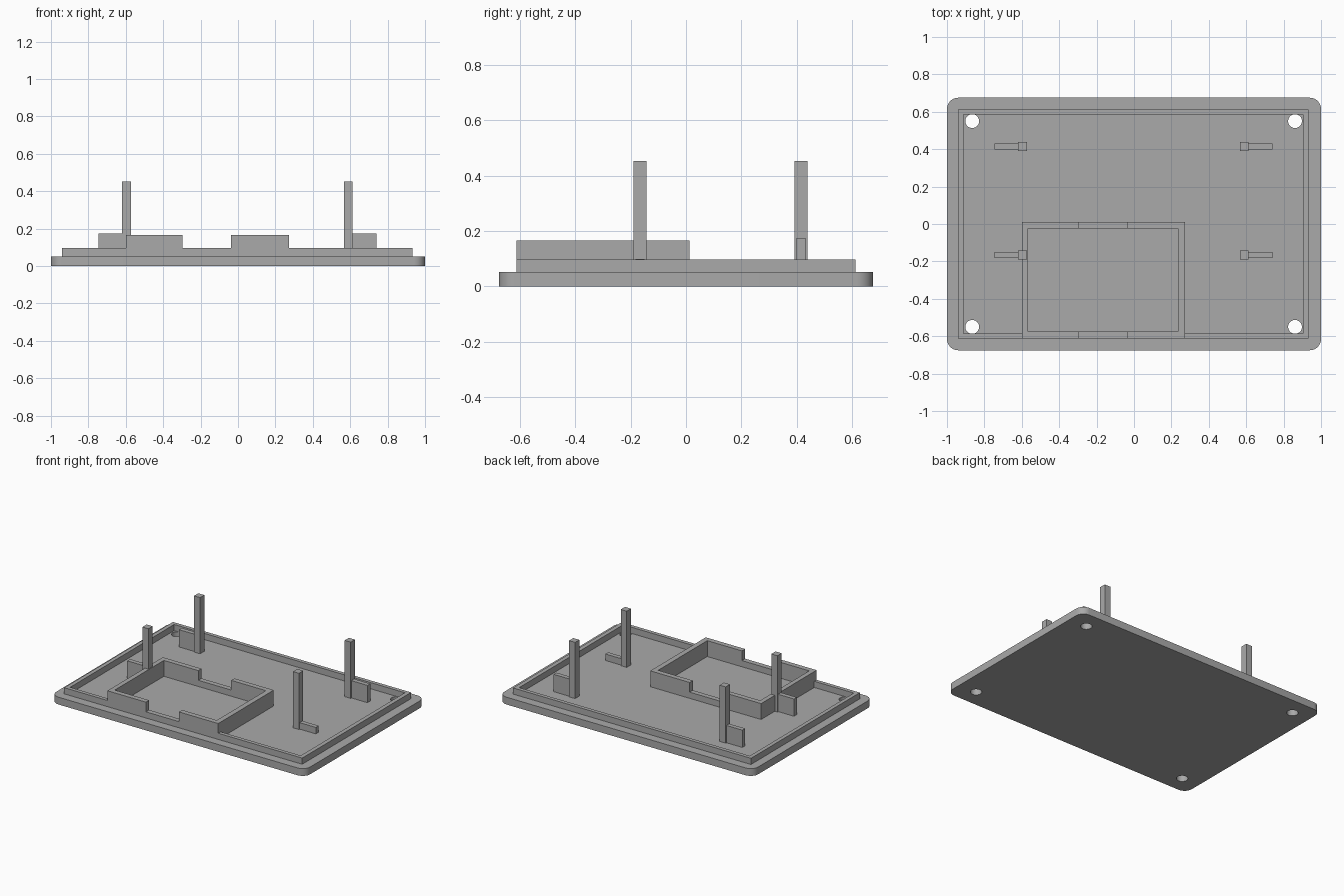
import bpy
import bmesh
from math import cos, sin, pi

default_cube = bpy.data.objects.get("Cube")
if default_cube:
    bpy.data.objects.remove(default_cube, do_unlink=True)

grey = bpy.data.materials.new("plain_grey")
grey.use_nodes = True
grey.diffuse_color = (0.4, 0.4, 0.4, 1)
grey.node_tree.nodes["Principled BSDF"].inputs["Base Color"].default_value = (0.4, 0.4, 0.4, 1)


def arc(cx, cy, radius, start, sweep, steps):
    return [(cx + radius * cos(start + sweep * i / steps),
             cy + radius * sin(start + sweep * i / steps)) for i in range(steps + 1)]


def rect(x0, x1, y0, y1):
    return [(x0, y0), (x1, y0), (x1, y1), (x0, y1)]


def extrude(name, loops, z0, z1, smooth=False):
    """Fill closed outlines (inner ones become holes) and raise them to z1."""
    bm = bmesh.new()
    edges = []
    for loop in loops:
        verts = [bm.verts.new((x, y, z0)) for x, y in loop]
        edges += [bm.edges.new((v, verts[i - 1])) for i, v in enumerate(verts)]
    bmesh.ops.triangle_fill(bm, edges=edges, use_beauty=True, normal=(0, 0, 1))
    raised = bmesh.ops.extrude_face_region(bm, geom=bm.faces[:], use_keep_orig=True)
    top = [g for g in raised["geom"] if isinstance(g, bmesh.types.BMVert)]
    bmesh.ops.translate(bm, verts=top, vec=(0, 0, z1 - z0))
    bmesh.ops.recalc_face_normals(bm, faces=bm.faces[:])
    mesh = bpy.data.meshes.new(name)
    bm.to_mesh(mesh)
    bm.free()
    mesh.materials.append(grey)
    obj = bpy.data.objects.new(name, mesh)
    bpy.context.collection.objects.link(obj)
    if smooth:
        bpy.ops.object.select_all(action="DESELECT")
        obj.select_set(True)
        bpy.context.view_layer.objects.active = obj
        bpy.ops.object.shade_smooth_by_angle()
    return obj


FLOOR, LIP_TOP, BOX_TOP = 0.052, 0.096, 0.165

# Base plate with rounded corners and four screw holes
radius = 0.06
outline = []
for i, (sx, sy) in enumerate([(1, 1), (-1, 1), (-1, -1), (1, -1)]):
    outline += arc(sx * (1 - radius), sy * (0.675 - radius), radius, i * pi / 2, pi / 2, 8)
holes = [arc(x, y, 0.037, 0, 2 * pi, 32)[:-1] for x in (-0.865, 0.861) for y in (-0.55, 0.55)]
extrude("base_plate", [outline] + holes, 0, FLOOR, smooth=True)

# Raised lip, open where the compartment meets the front
x0, x1, x2, x3 = -0.6, 0.273, -0.567, 0.236
front, inner = -0.612, -0.585
extrude("lip", [[
    (x0, front), (-0.94, front), (-0.94, -front), (0.934, -front), (0.934, front), (x1, front),
    (x1, inner), (0.904, inner), (0.904, -inner), (-0.912, -inner), (-0.912, inner), (x0, inner),
]], FLOOR, LIP_TOP)

# Compartment: a low ring with two taller ends, leaving notches between them
back, y_in0, y_in1 = 0.012, -0.576, -0.024
extrude("compartment_ring", [rect(x0, x1, front, back), rect(x2, x3, y_in0, y_in1)],
        FLOOR, LIP_TOP)
for name, outer_x, inner_x, notch in (("compartment_end_right", x0, x2, -0.296),
                                      ("compartment_end_left", x1, x3, -0.037)):
    extrude(name, [[
        (notch, front), (outer_x, front), (outer_x, back), (notch, back),
        (notch, y_in1), (inner_x, y_in1), (inner_x, y_in0), (notch, y_in0),
    ]], LIP_TOP, BOX_TOP)

# Four posts, each with a rib pointing outward; one rib is low
for row, y in (("front", -0.166), ("back", 0.415)):
    for side, px0, px1, rx0, rx1 in (("right", -0.62, -0.572, -0.745, -0.62),
                                     ("left", 0.566, 0.613, 0.613, 0.74)):
        low = row == "front" and side == "left"
        extrude(f"{row}_{side}_post", [rect(px0, px1, y - 0.024, y + 0.024)], FLOOR, 0.452)
        extrude(f"{row}_{side}_rib", [rect(rx0, rx1, y - 0.016, y + 0.016)],
                FLOOR, 0.098 if low else 0.175)
